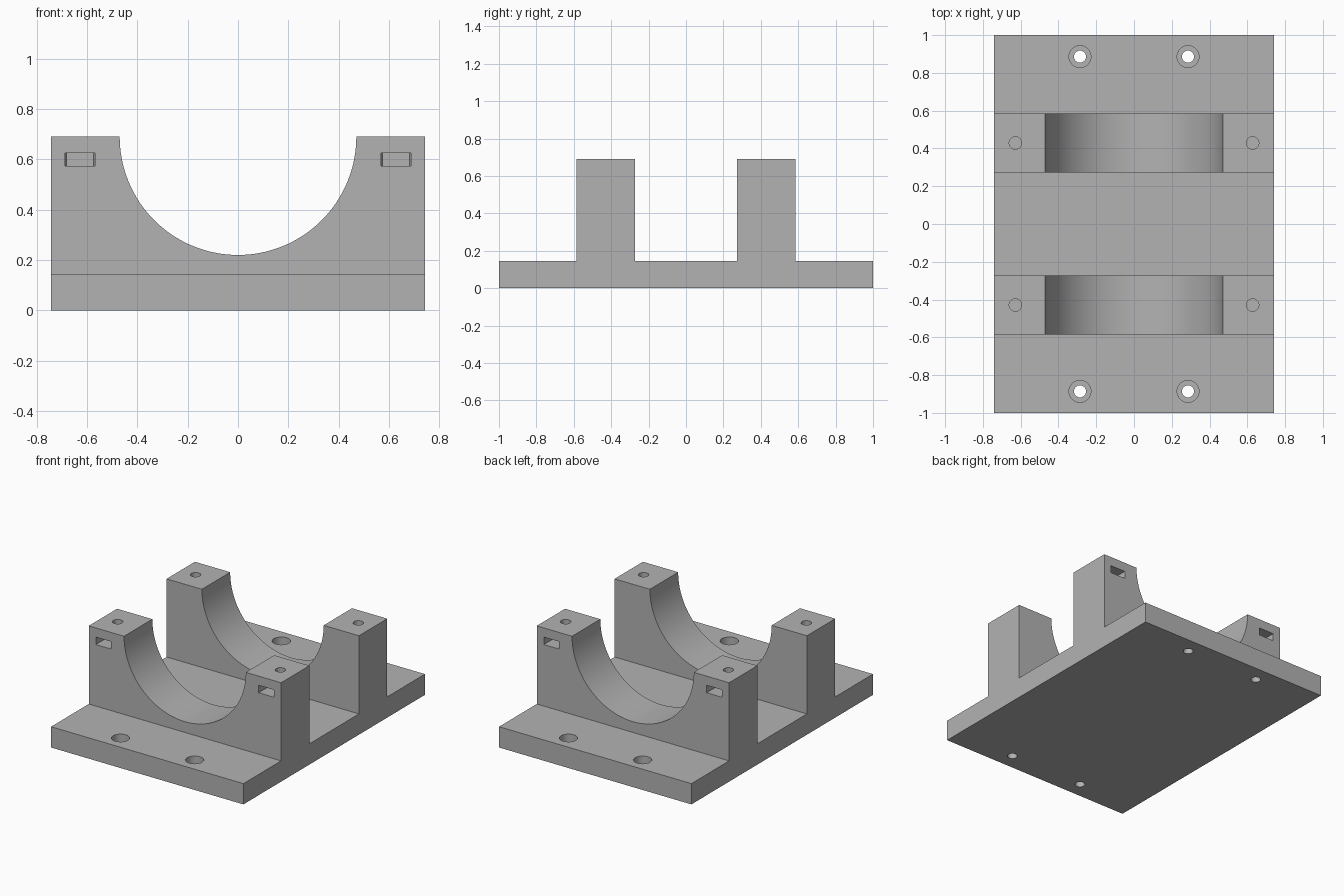
import bpy, bmesh, math

old = bpy.data.objects.get("Cube")
if old:
    bpy.data.objects.remove(old, do_unlink=True)

# Main dimensions
HALF_X, HALF_Y = 0.742, 1.0
BASE_Z, TOP_Z = 0.145, 0.69
WALL_IN, WALL_OUT = 0.273, 0.585
BORE_R = 0.47
SCREW_X, SCREW_Y = 0.628, 0.429
BOLT_X, BOLT_Y = 0.286, 0.886

grey = bpy.data.materials.new("plain grey")
grey.use_nodes = True
colour = (0.45, 0.45, 0.45, 1)
grey.diffuse_color = colour
grey.node_tree.nodes["Principled BSDF"].inputs["Base Color"].default_value = colour


def prism(name, points, offset):
    """Extrude a closed 3D outline by an offset."""
    bm = bmesh.new()
    face = bm.faces.new([bm.verts.new(p) for p in points])
    new = bmesh.ops.extrude_face_region(bm, geom=[face])["geom"]
    verts = [v for v in new if isinstance(v, bmesh.types.BMVert)]
    bmesh.ops.translate(bm, vec=offset, verts=verts)
    bmesh.ops.recalc_face_normals(bm, faces=bm.faces)
    mesh = bpy.data.meshes.new(name)
    bm.to_mesh(mesh)
    bm.free()
    mesh.materials.append(grey)
    ob = bpy.data.objects.new(name, mesh)
    bpy.context.collection.objects.link(ob)
    return ob


def ring(radius, count):
    return [(radius * math.cos(math.tau * i / count),
             radius * math.sin(math.tau * i / count)) for i in range(count)]


def drill(name, x, y, radius, low, high):
    outline = [(x + a, y + b, low) for a, b in ring(radius, 32)]
    return prism(name, outline, (0, 0, high - low))


# Body: base plate with two upright walls, as one side profile
half = [(WALL_IN, BASE_Z), (WALL_IN, TOP_Z), (WALL_OUT, TOP_Z),
        (WALL_OUT, BASE_Z), (HALF_Y, BASE_Z), (HALF_Y, 0)]
profile = half + [(-y, z) for y, z in reversed(half)]
body = prism("bearing_cradle_mount", [(-HALF_X, y, z) for y, z in profile],
             (2 * HALF_X, 0, 0))

# Round saddle through both walls
cutters = [prism("saddle_cutter", [(a, -0.8, TOP_Z + b) for a, b in ring(BORE_R, 128)],
                 (0, 1.6, 0))]

for sx in (-1, 1):
    for sy in (-1, 1):
        # Counterbored bolt holes in the base
        x, y = sx * BOLT_X, sy * BOLT_Y
        cutters.append(drill("bolt_hole_cutter", x, y, 0.032, -0.1, 0.3))
        cutters.append(drill("counterbore_cutter", x, y, 0.058, 0.06, 0.3))
        # Blind screw holes in the wall tops
        x, y = sx * SCREW_X, sy * SCREW_Y
        cutters.append(drill("screw_hole_cutter", x, y, 0.033, 0.5, 0.8))
        # Nut slots from the outer wall faces, corners cut at the inner end
        slot = [(-0.059, 0.7), (-0.059, 0.385), (-0.053, 0.37),
                (0.053, 0.37), (0.059, 0.385), (0.059, 0.7)]
        cutters.append(prism("nut_slot_cutter",
                             [(x + a, sy * b, 0.574) for a, b in slot], (0, 0, 0.052)))

# Cut everything, then bake the result and drop the cutters
for cutter in cutters:
    mod = body.modifiers.new(cutter.name, "BOOLEAN")
    mod.operation = "DIFFERENCE"
    mod.solver = "EXACT"
    mod.object = cutter
    cutter.hide_render = True
bpy.context.view_layer.update()
graph = bpy.context.evaluated_depsgraph_get()
result = bpy.data.meshes.new_from_object(body.evaluated_get(graph))
body.modifiers.clear()
body.data = result
for cutter in cutters:
    bpy.data.objects.remove(cutter, do_unlink=True)

bpy.ops.object.select_all(action="DESELECT")
body.select_set(True)
bpy.context.view_layer.objects.active = body
bpy.ops.object.shade_smooth_by_angle(angle=math.radians(30))
